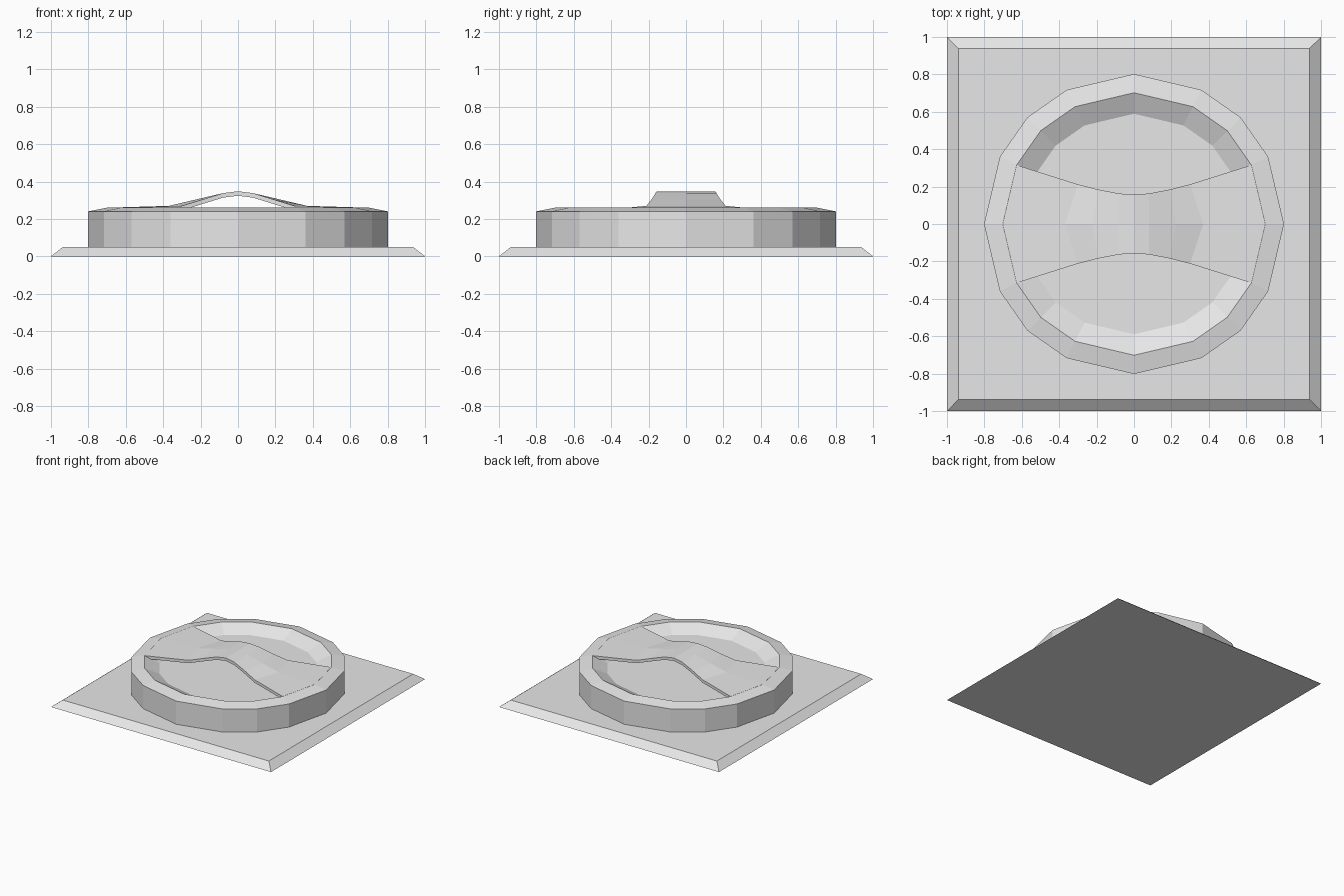
import bpy
import bmesh

cube = bpy.data.objects.get("Cube")
if cube:
    bpy.data.objects.remove(cube, do_unlink=True)

# Single light grey finish
grey = bpy.data.materials.new("light_grey")
grey.use_nodes = True
colour = (0.8, 0.8, 0.8, 1.0)
grey.diffuse_color = colour
grey.node_tree.nodes["Principled BSDF"].inputs["Base Color"].default_value = colour


def finish(name, bm):
    bmesh.ops.recalc_face_normals(bm, faces=bm.faces)
    mesh = bpy.data.meshes.new(name)
    bm.to_mesh(mesh)
    bm.free()
    mesh.materials.append(grey)
    obj = bpy.data.objects.new(name, mesh)
    bpy.context.collection.objects.link(obj)
    return obj


def loft(name, outline, levels, cap_bottom=True):
    """Stack scaled copies of an outline at (scale, z) levels and skin them."""
    bm = bmesh.new()
    rings = [[bm.verts.new((x * s, y * s, z)) for x, y in outline] for s, z in levels]
    n = len(outline)
    for a, b in zip(rings, rings[1:]):
        for i in range(n):
            j = (i + 1) % n
            bm.faces.new((a[i], a[j], b[j], b[i]))
    bm.faces.new(rings[-1])
    if cap_bottom:
        bm.faces.new(rings[0][::-1])
    return finish(name, bm)


# Square base plate with a sloped border
square = [(-1, -1), (1, -1), (1, 1), (-1, 1)]
loft("base_plate", square, [(1, 0), (0.937, 0.05)])

# Sixteen-sided drum with a sloped rim and a shallow dish
quarter = [(0.802, 0), (0.717, 0.36), (0.57, 0.57), (0.36, 0.717)]
outline = list(quarter)
for _ in range(3):
    quarter = [(-y, x) for x, y in quarter]
    outline += quarter
loft("drum", outline, [(1, 0.05), (1, 0.24), (0.875, 0.26), (0.735, 0.205)],
     cap_bottom=False)

# Arched handle across the dish: (centre x, edge x, edge y, z) per row
half = [(0.08, 0.08, 0.163, 0.338), (0.225, 0.19, 0.184, 0.304),
        (0.37, 0.30, 0.212, 0.27), (0.70, 0.626, 0.315, 0.26)]
rows = [(-c, -e, y, z) for c, e, y, z in reversed(half)]
rows += [(0, 0, 0.157, 0.348)] + half
THICK = 0.024

bm = bmesh.new()
sections = []
for c, e, y, z in rows:
    top = [(e, -y, z), (c, 0, z), (e, y, z)]
    under = [(px, py, pz - THICK) for px, py, pz in reversed(top)]
    sections.append([bm.verts.new(p) for p in top + under])
for a, b in zip(sections, sections[1:]):
    for i in range(6):
        j = (i + 1) % 6
        bm.faces.new((a[i], a[j], b[j], b[i]))
bm.faces.new(sections[0])
bm.faces.new(sections[-1][::-1])
finish("arched_handle", bm)
